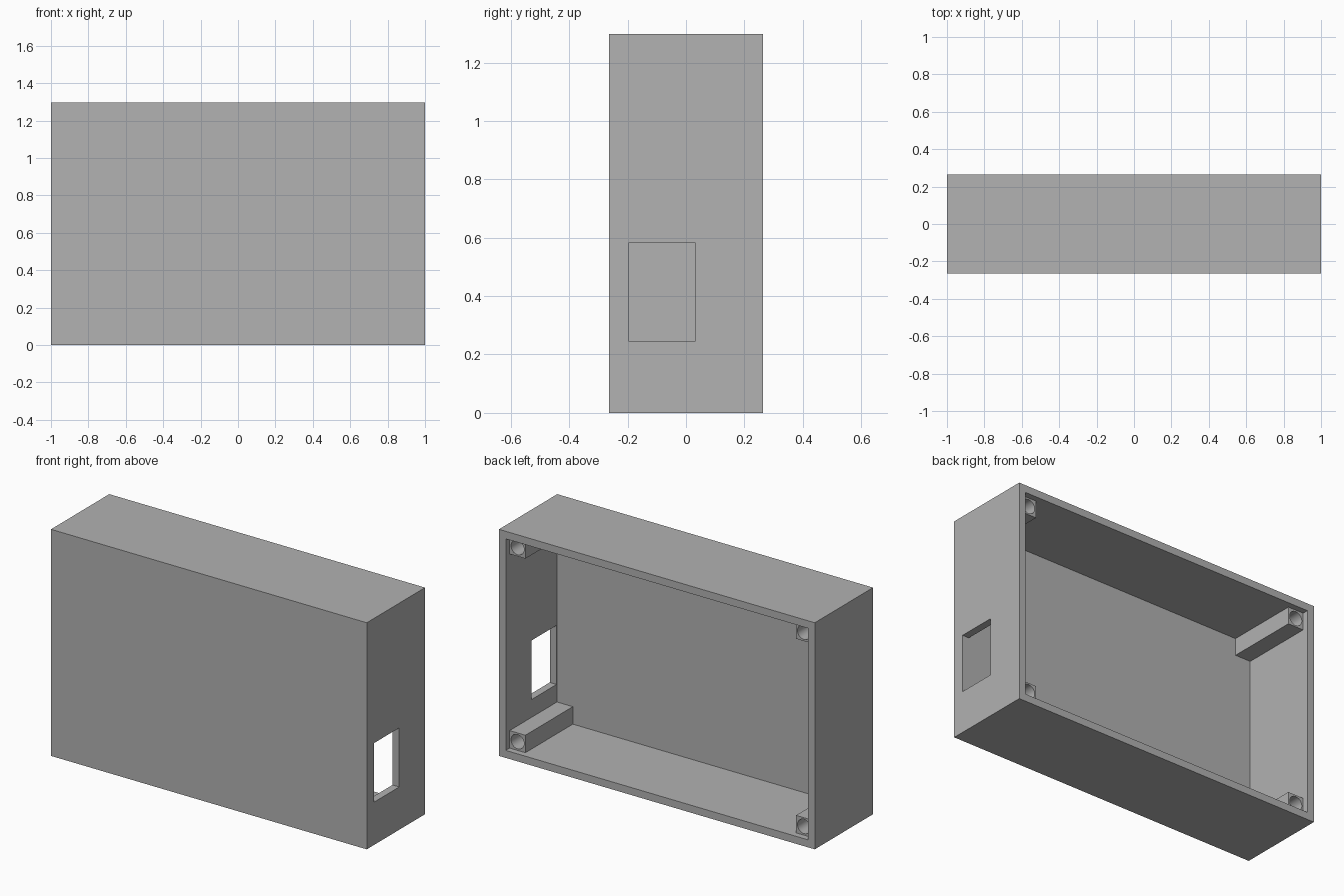
import bpy

if "Cube" in bpy.data.objects:
    bpy.data.objects.remove(bpy.data.objects["Cube"], do_unlink=True)

# Overall dimensions
W, D, H = 2.0, 0.527, 1.297
WALL = 0.043
FRONT, BACK = -D / 2, D / 2
FLOOR_Y = -0.20          # inner face of the thick front panel
POST = 0.10              # screw post width
POST_END = BACK - 0.035  # posts stop short of the rim
EMBED = 0.02             # overlap of posts into the walls

grey = bpy.data.materials.new("plain_grey")
grey.use_nodes = True
colour = (0.445, 0.445, 0.445, 1)
grey.diffuse_color = colour
grey.node_tree.nodes["Principled BSDF"].inputs["Base Color"].default_value = colour


def box(name, low, high):
    """Axis-aligned box between two corners."""
    centre = [(a + b) / 2 for a, b in zip(low, high)]
    bpy.ops.mesh.primitive_cube_add(size=1, location=centre)
    ob = bpy.context.object
    ob.name = name
    ob.scale = [b - a for a, b in zip(low, high)]
    bpy.ops.object.transform_apply(location=True, rotation=False, scale=True)
    ob.data.materials.append(grey)
    return ob


def cut(target, cutter):
    """Subtract the cutter, then throw it away."""
    mod = target.modifiers.new("cut", 'BOOLEAN')
    mod.operation = 'DIFFERENCE'
    mod.solver = 'EXACT'
    mod.object = cutter
    bpy.ops.object.select_all(action='DESELECT')
    bpy.context.view_layer.objects.active = target
    target.select_set(True)
    bpy.ops.object.modifier_apply(modifier=mod.name)
    bpy.data.objects.remove(cutter, do_unlink=True)


# Case shell, open at the back
case = box("case_shell", (-W / 2, FRONT, 0), (W / 2, BACK, H))
cut(case, box("cavity_cutter", (-W / 2 + WALL, FLOOR_Y, WALL),
              (W / 2 - WALL, BACK + 0.1, H - WALL)))

# Rectangular port through the side wall
cut(case, box("port_cutter", (W / 2 - 2 * WALL, -0.196, 0.245),
              (W / 2 + 0.1, 0.03, 0.583)))

# Screw posts with round holes in the four inner corners
for side, sx in (("right", -1), ("left", 1)):
    for level, sz in (("lower", -1), ("upper", 1)):
        inner_x, outer_x = (sx * (W / 2 - WALL - POST), sx * (W / 2 - WALL + EMBED))
        inner_z, outer_z = (H / 2 + sz * (H / 2 - WALL - POST),
                            H / 2 + sz * (H / 2 - WALL + EMBED))
        post = box(f"screw_post_{level}_{side}",
                   (min(inner_x, outer_x), FLOOR_Y - EMBED, min(inner_z, outer_z)),
                   (max(inner_x, outer_x), POST_END, max(inner_z, outer_z)))
        hole_x = inner_x + sx * POST / 2
        hole_z = inner_z + sz * POST / 2
        bpy.ops.mesh.primitive_cylinder_add(
            vertices=40, radius=0.041, depth=0.6,
            location=(hole_x, POST_END, hole_z), rotation=(1.5707963, 0, 0))
        cutter = bpy.context.object
        cutter.data.materials.append(grey)
        cut(post, cutter)
        bpy.ops.object.shade_smooth_by_angle()
